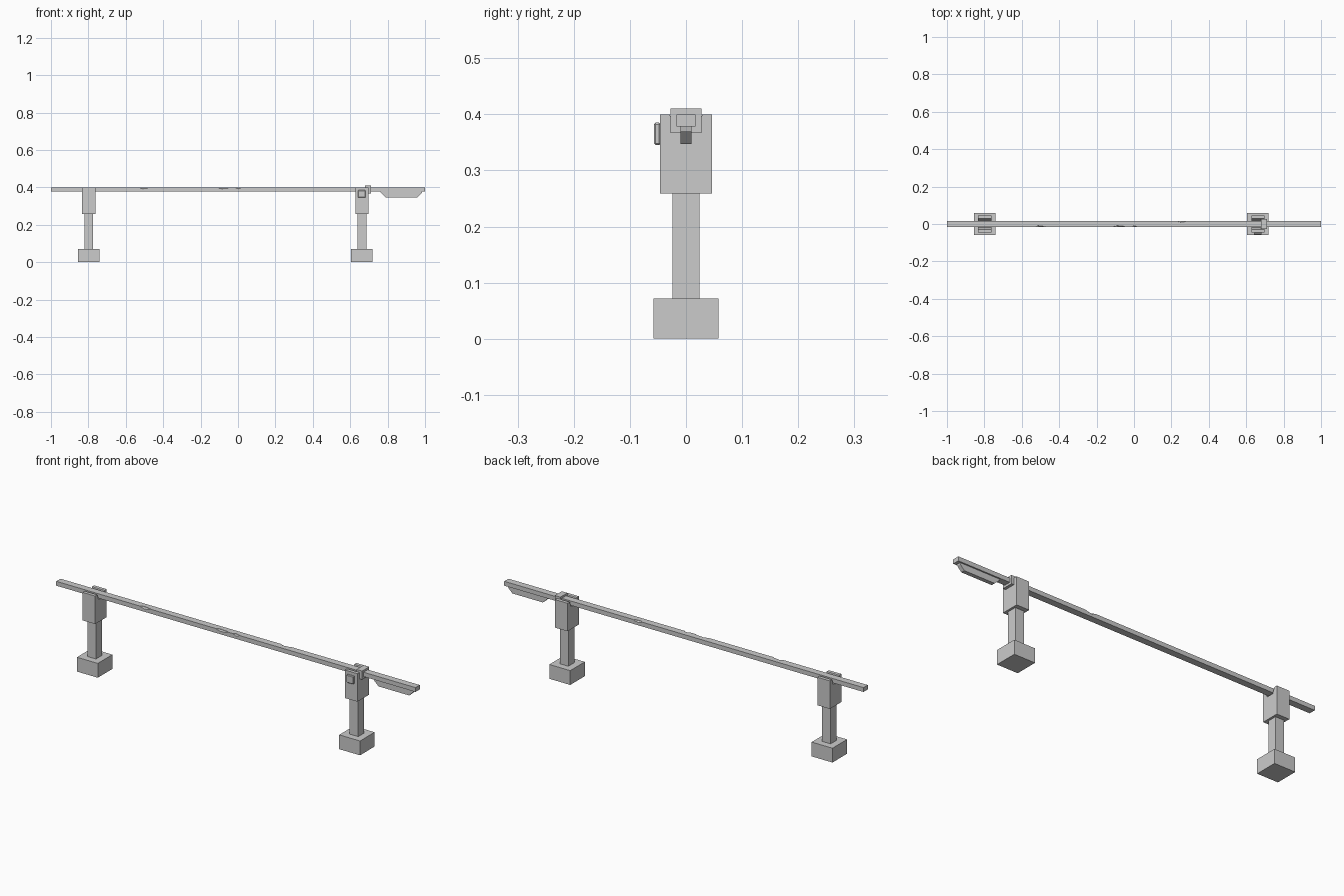
import bpy, bmesh
from mathutils import Matrix, Vector

if "Cube" in bpy.data.objects:
    bpy.data.objects.remove(bpy.data.objects["Cube"])


def finish(name, bm):
    bmesh.ops.recalc_face_normals(bm, faces=bm.faces)
    me = bpy.data.meshes.new(name)
    bm.to_mesh(me)
    bm.free()
    ob = bpy.data.objects.new(name, me)
    bpy.context.collection.objects.link(ob)
    return ob


def box(name, lo, hi):
    lo, hi = Vector(lo), Vector(hi)
    bm = bmesh.new()
    m = Matrix.Translation((lo + hi) / 2) @ Matrix.Diagonal((*(hi - lo), 1))
    bmesh.ops.create_cube(bm, size=1, matrix=m)
    return finish(name, bm)


def prism(name, points, offset):
    """Extrude a planar outline along an offset vector."""
    bm = bmesh.new()
    face = bm.faces.new([bm.verts.new(p) for p in points])
    ext = bmesh.ops.extrude_face_region(bm, geom=[face], use_keep_orig=True)
    verts = [g for g in ext["geom"] if isinstance(g, bmesh.types.BMVert)]
    bmesh.ops.translate(bm, verts=verts, vec=offset)
    return finish(name, bm)


# Two posts: footing, column and forked head
fork = [(-.046, .259), (.046, .259), (.046, .40), (.029, .40),
        (.019, .372), (-.019, .372), (-.029, .40), (-.046, .40)]
for side, x in (("left", -.798), ("right", .662)):
    box(side + "_footing", (x - .058, -.058, 0), (x + .058, .058, .072))
    box(side + "_column", (x - .024, -.024, .07), (x + .024, .024, .262))
    prism(side + "_forked_head", [(x - .035, y, z) for y, z in fork], (.07, 0, 0))

# Long bar
bar = box("barrier_bar", (-1, -.017, .378), (1, .017, .40))

# Shallow chips along the top edges of the bar
bm = bmesh.new()
for x, s, w in ((-.505, -1, .035), (-.08, -1, .042), (.002, -1, .018), (.255, 1, .03)):
    m = Matrix.Translation((x, s * .022, .405)) @ Matrix.Diagonal((w, .013, .013, 1))
    bmesh.ops.create_icosphere(bm, subdivisions=1, radius=1.2, matrix=m)
chips = finish("chip_cutter", bm)
chips.hide_render = True
chips.hide_viewport = True
mod = bar.modifiers.new("chips", "BOOLEAN")
mod.operation = "DIFFERENCE"
mod.solver = "EXACT"
mod.object = chips

# Collar around the bar beside the right post
box("bar_collar", (.680, -.028, .367), (.711, .028, .41))

# Counterweight under the right end
weight = [(.76, .379), (.765, .37), (.79, .347), (.96, .347), (.983, .37), (.985, .379)]
prism("counterweight", [(x, -.01, z) for x, z in weight], (0, .02, 0))

# Small latch plate on the front of the right head
latch = box("latch_plate", (.642, -.057, .345), (.682, -.045, .385))
mod = latch.modifiers.new("bevel", "BEVEL")
mod.width = .003
mod.segments = 1
